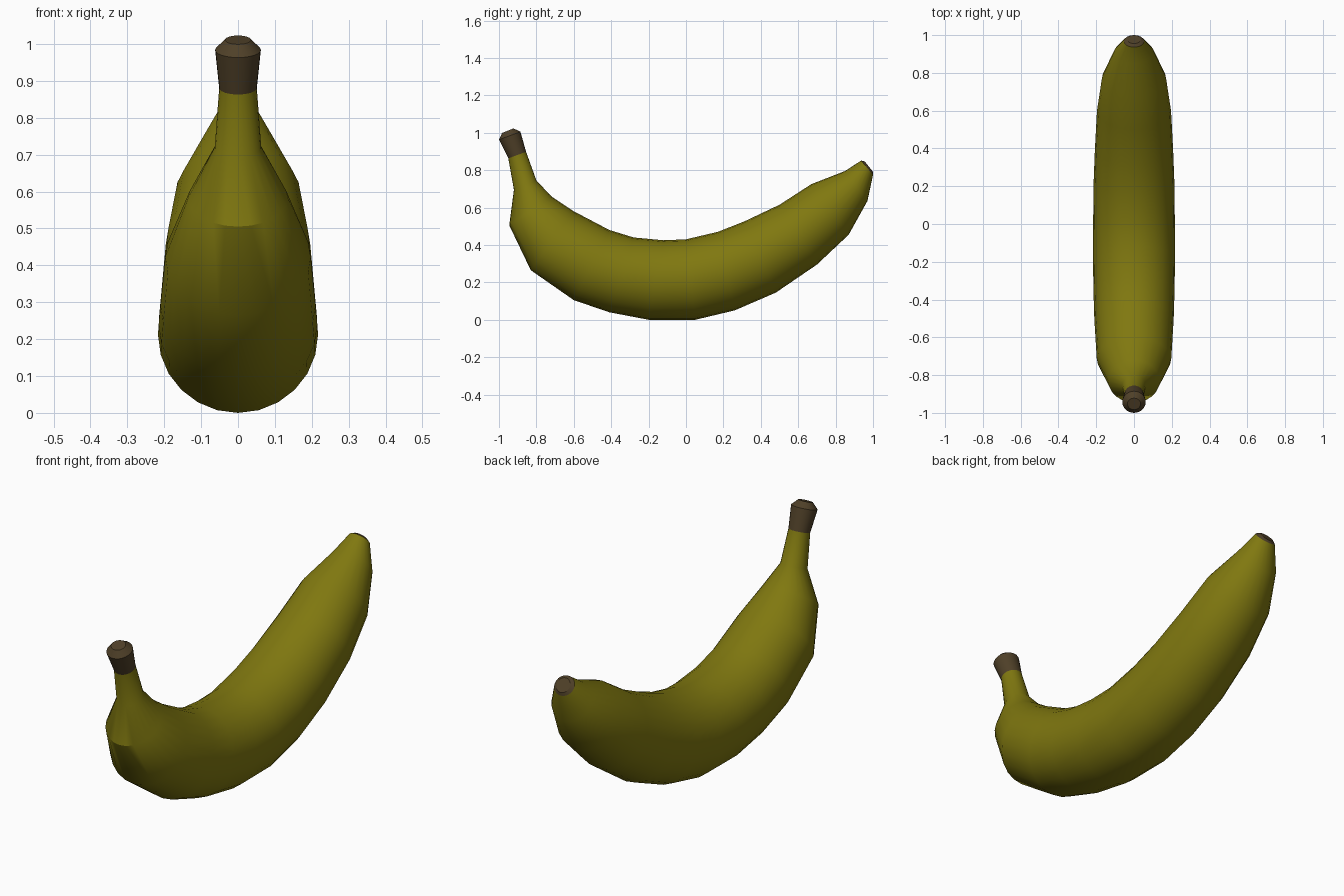
import bpy, bmesh, math
from mathutils import Vector

if "Cube" in bpy.data.objects:
    bpy.data.objects.remove(bpy.data.objects["Cube"])

SIDES = 24
DROP = Vector((0, 0, -0.005))  # settles the fruit on the ground


def material(name, rgb):
    m = bpy.data.materials.new(name)
    m.diffuse_color = (*rgb, 1)
    m.use_nodes = True
    m.node_tree.nodes["Principled BSDF"].inputs["Base Color"].default_value = m.diffuse_color
    return m


def loft(name, rings, mat, cap_first=False, cap_last=False):
    """Skin elliptical rings: (outer y, outer z, inner y, inner z, half width)."""
    bm = bmesh.new()
    loops = []
    for oy, oz, iy, iz, w in rings:
        outer, inner = Vector((0, oy, oz)), Vector((0, iy, iz))
        c, v = (outer + inner) / 2 + DROP, (outer - inner) / 2
        loops.append([bm.verts.new(c + v * math.cos(a) + Vector((w * math.sin(a), 0, 0)))
                      for a in (2 * math.pi * i / SIDES for i in range(SIDES))])
    for r0, r1 in zip(loops, loops[1:]):
        for i in range(SIDES):
            j = (i + 1) % SIDES
            bm.faces.new((r0[i], r1[i], r1[j], r0[j]))
    if cap_first:
        bm.faces.new(loops[0])
    if cap_last:
        bm.faces.new(loops[-1][::-1])
    me = bpy.data.meshes.new(name)
    bm.to_mesh(me)
    bm.free()
    me.materials.append(mat)
    ob = bpy.data.objects.new(name, me)
    bpy.context.collection.objects.link(ob)
    bpy.ops.object.select_all(action='DESELECT')
    ob.select_set(True)
    bpy.context.view_layer.objects.active = ob
    bpy.ops.object.shade_smooth_by_angle(angle=math.radians(30))
    return ob


peel_mat = material("peel_green_yellow", (0.215, 0.188, 0.005))
brown_mat = material("dry_brown", (0.078, 0.051, 0.021))

stalk_base = (-0.95, 0.868, -0.855, 0.903, 0.051)
tip_end = (1.0, 0.78, 0.936, 0.856, 0.053)

# Curved fruit body, from the stalk to the blossom tip
loft("fruit_body", [
    stalk_base,
    (-0.92, 0.70, -0.80, 0.75, 0.063),
    (-0.945, 0.51, -0.72, 0.665, 0.135),
    (-0.83, 0.27, -0.60, 0.585, 0.197),
    (-0.60, 0.11, -0.41, 0.485, 0.21),
    (-0.41, 0.045, -0.28, 0.445, 0.215),
    (-0.20, 0.005, -0.12, 0.43, 0.217),
    (0.05, 0.005, 0.0, 0.435, 0.216),
    (0.26, 0.055, 0.17, 0.475, 0.214),
    (0.48, 0.15, 0.31, 0.53, 0.207),
    (0.70, 0.30, 0.50, 0.62, 0.196),
    (0.87, 0.46, 0.67, 0.73, 0.17),
    (0.97, 0.64, 0.85, 0.80, 0.105),
    tip_end,
], peel_mat)

# Flared dry stalk end with a chamfered top
loft("stalk_end", [
    (-0.983, 1.004, -0.922, 1.028, 0.035),
    (-1.0, 0.968, -0.885, 1.01, 0.062),
    stalk_base,
], brown_mat, cap_first=True)

# Small dark blossom tip
loft("blossom_tip", [
    tip_end,
    (1.0, 0.796, 0.955, 0.852, 0.036),
], brown_mat, cap_last=True)
